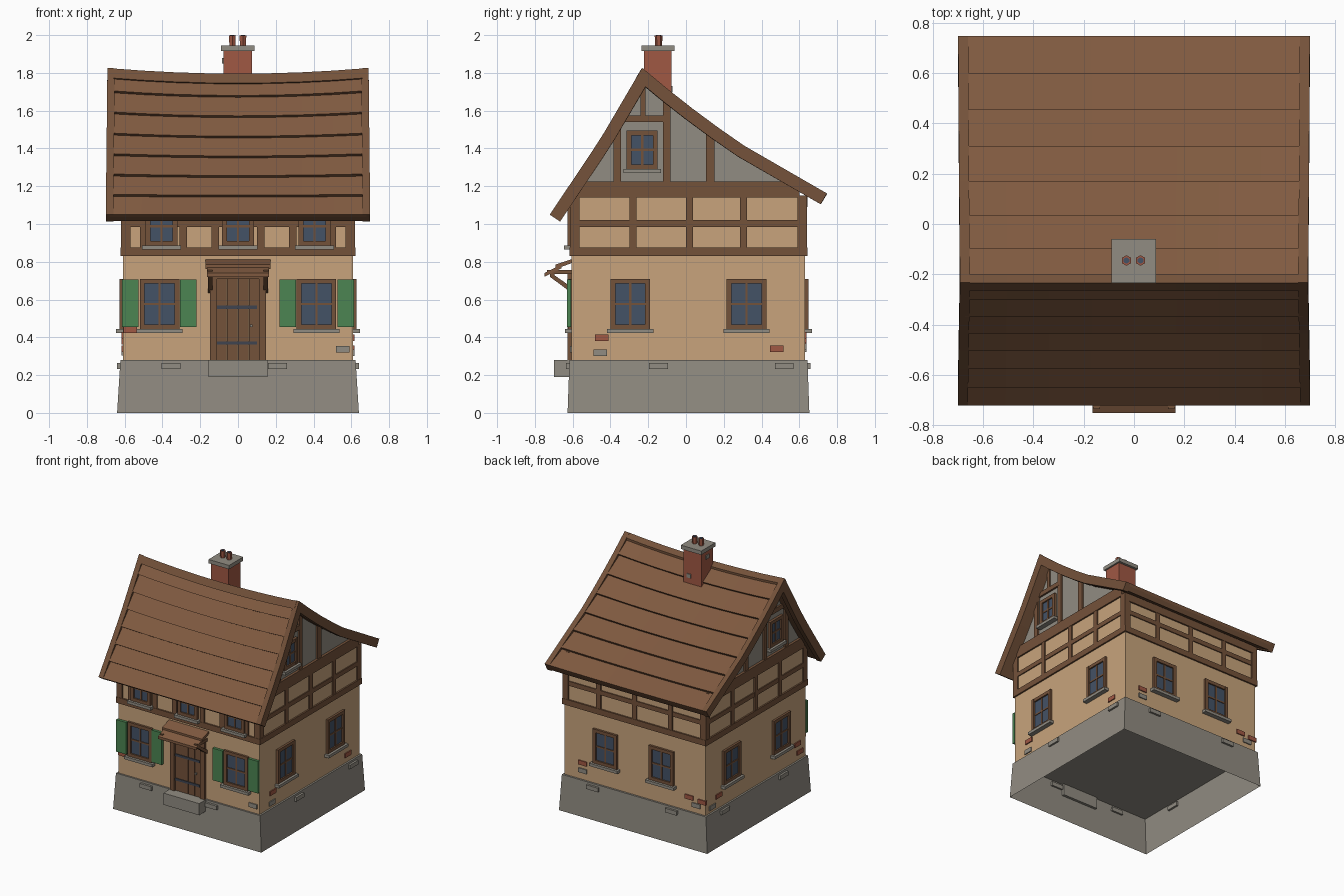
import bpy, bmesh
from mathutils import Vector

cube = bpy.data.objects.get("Cube")
if cube:
    bpy.data.objects.remove(cube)


def material(name, rgb):
    lin = [((c / 255 + 0.055) / 1.055) ** 2.4 for c in rgb] + [1]
    m = bpy.data.materials.new(name)
    m.use_nodes = True
    m.diffuse_color = lin
    bsdf = m.node_tree.nodes["Principled BSDF"]
    bsdf.inputs["Base Color"].default_value = lin
    bsdf.inputs["Roughness"].default_value = 0.9
    return m


plaster = material("plaster", (200, 164, 124))
timber = material("timber", (116, 82, 58))
shingle = material("roof shingle", (128, 90, 64))
stone = material("stone", (145, 140, 130))
brick = material("brick", (160, 88, 68))
green = material("shutter green", (76, 133, 82))
glass = material("window glass", (68, 82, 102))
iron = material("iron", (62, 68, 80))


def finish(name, bm, mat):
    bmesh.ops.recalc_face_normals(bm, faces=bm.faces[:])
    me = bpy.data.meshes.new(name)
    bm.to_mesh(me)
    bm.free()
    me.materials.append(mat)
    ob = bpy.data.objects.new(name, me)
    bpy.context.collection.objects.link(ob)
    return ob


def boxes(name, mat, items):
    """One object from boxes given as (x0, x1, y0, y1, z0, z1)."""
    bm = bmesh.new()
    for x0, x1, y0, y1, z0, z1 in items:
        vs = bmesh.ops.create_cube(bm, size=1)["verts"]
        for v in vs:
            v.co = ((x0 + x1) / 2 + v.co.x * (x1 - x0),
                    (y0 + y1) / 2 + v.co.y * (y1 - y0),
                    (z0 + z1) / 2 + v.co.z * (z1 - z0))
    return finish(name, bm, mat)


def on_wall(side, u0, u1, z0, z1, d0, d1):
    """Box on a wall: u runs along the wall, d outwards from it."""
    if side == "front":
        return (u0, u1, -0.605 - d1, -0.605 - d0, z0, z1)
    if side == "back":
        return (u0, u1, 0.63 + d0, 0.63 + d1, z0, z1)
    if side == "right":
        return (0.61 + d0, 0.61 + d1, u0, u1, z0, z1)
    return (-0.61 - d1, -0.61 - d0, u0, u1, z0, z1)


def strip(name, mat, upper, lower, xs, bend=lambda x, z: (x, z)):
    """Slab between two (y, z) lines, swept along x."""
    bm = bmesh.new()
    loop = upper + lower[::-1]
    n = len(loop)
    rings = []
    for x in xs:
        ring = []
        for y, z in loop:
            bx, bz = bend(x, z)
            ring.append(bm.verts.new((bx, y, bz)))
        rings.append(ring)
    for a, b in zip(rings, rings[1:]):
        for i in range(n):
            j = (i + 1) % n
            bm.faces.new((a[i], a[j], b[j], b[i]))
    for r in (rings[0], rings[-1]):
        for i in range(len(upper) - 1):
            bm.faces.new((r[i], r[i + 1], r[n - 2 - i], r[n - 1 - i]))
    return finish(name, bm, mat)


# Stone base, open underneath
bm = bmesh.new()
bmesh.ops.create_cube(bm, size=1)
for v in bm.verts:
    low = v.co.z < 0
    v.co = (v.co.x * (1.28 if low else 1.245),
            0.013 + v.co.y * (1.28 if low else 1.26), 0 if low else 0.28)
bm.normal_update()
bmesh.ops.delete(bm, geom=[f for f in bm.faces if f.normal.z < -0.9], context="FACES")
finish("stone_base", bm, stone)
boxes("door_step", stone, [(-0.155, 0.155, -0.70, -0.60, 0.19, 0.281)])

# Plaster walls
boxes("ground_floor_walls", plaster, [(-0.61, 0.61, -0.605, 0.63, 0.281, 0.84)])
boxes("upper_floor_walls", plaster, [(-0.61, 0.61, -0.605, 0.63, 0.84, 1.15)])

# Upper timber frame
POSTS = {"front": (-0.5, -0.29, -0.12, 0.12, 0.29, 0.5), "back": (-0.31, 0, 0.31),
         "right": (-0.28, 0.018, 0.305), "left": (-0.28, 0.018, 0.305)}
for side, posts in POSTS.items():
    lo, hi = (-0.62, 0.62) if side in ("front", "back") else (-0.615, 0.64)
    top = 1.225 if side in ("right", "left") else 1.15
    beams = [on_wall(side, lo, hi, 0.83, 0.875, -0.02, 0.012),
             on_wall(side, lo + 0.04, hi - 0.04, 1.14 if top > 1.2 else 1.09, top, -0.02, 0.012),
             on_wall(side, lo, lo + 0.05, 0.85, 1.15, -0.02, 0.01),
             on_wall(side, hi - 0.05, hi, 0.85, 1.15, -0.02, 0.01),
             on_wall(side, lo + 0.04, hi - 0.04, 0.985, 1.02, -0.02, 0.008)]
    beams += [on_wall(side, p - 0.019, p + 0.019, 0.85, 1.15, -0.02, 0.01) for p in posts]
    boxes(side + "_timber_frame", timber, beams)


def window(name, side, u, z0, z1, half, d=0.0):
    t, m = 0.026, 0.006
    mid = (z0 + z1) / 2
    boxes(name + "_glass", glass, [on_wall(side, u - half + 0.01, u + half - 0.01,
                                           z0 + 0.01, z1 - 0.01, d - 0.02, d + 0.006)])
    boxes(name + "_frame", timber, [
        on_wall(side, u - half, u - half + t, z0, z1, d - 0.02, d + 0.018),
        on_wall(side, u + half - t, u + half, z0, z1, d - 0.02, d + 0.018),
        on_wall(side, u - half, u + half, z0, z0 + t, d - 0.02, d + 0.017),
        on_wall(side, u - half, u + half, z1 - t, z1, d - 0.02, d + 0.017),
        on_wall(side, u - m, u + m, z0, z1, d - 0.02, d + 0.011),
        on_wall(side, u - half, u + half, mid - m, mid + m, d - 0.02, d + 0.011)])
    boxes(name + "_sill", stone, [on_wall(side, u - half - 0.017, u + half + 0.017,
                                          z0 - 0.02, z0 + 0.002, d - 0.02, d + 0.036)])


# Ground floor windows, upper windows and gable windows
for side, places in {"front": (-0.415, 0.415), "back": (-0.235, 0.25),
                     "right": (-0.295, 0.32), "left": (-0.295, 0.32)}.items():
    for i, u in enumerate(places):
        window(f"{side}_window_{i}", side, u, 0.442, 0.71, 0.105)
for i, u in enumerate((-0.405, 0, 0.405)):
    window(f"upper_window_{i}", "front", u, 0.885, 1.09, 0.085, 0.005)
for side in ("right", "left"):
    window(side + "_gable_window", side, -0.232, 1.29, 1.495, 0.082, -0.005)

# Shutters
for i, u in enumerate((-0.57, -0.263, 0.263, 0.57)):
    boxes(f"shutter_{i}", green, [on_wall("front", u - 0.043, u + 0.043, 0.455, 0.705, 0.003, 0.024)])

# Door with planks and iron straps
boxes("door_frame", timber, [on_wall("front", s - 0.018, s + 0.018, 0.28, 0.73, -0.02, 0.022)
                             for s in (-0.13, 0.13)]
      + [on_wall("front", -0.148, 0.148, 0.71, 0.745, -0.02, 0.022)])
boxes("door_planks", timber, [on_wall("front", -0.115 + i * 0.0575, -0.06 + i * 0.0575,
                                      0.28, 0.715, -0.02, 0.008) for i in range(4)])
boxes("door_straps", iron, [on_wall("front", -0.11, 0.1, z - 0.009, z + 0.009, 0, 0.013)
                            for z in (0.37, 0.56)])
boxes("door_handle", stone, [on_wall("front", 0.064, 0.076, 0.455, 0.467, 0, 0.022)])

# Door canopy
strip("canopy_upper_course", shingle, [(-0.6, 0.815), (-0.69, 0.785)],
      [(-0.6, 0.795), (-0.69, 0.762)], [-0.172, 0.172])
strip("canopy_lower_course", shingle, [(-0.66, 0.785), (-0.75, 0.74)],
      [(-0.66, 0.765), (-0.75, 0.72)], [-0.165, 0.165])
boxes("canopy_beams", timber, [(-0.155, 0.155, -0.72, -0.695, 0.722, 0.748)]
      + [(s - 0.013, s + 0.013, -0.735, -0.6, 0.735, 0.757) for s in (-0.148, 0.148)])
for i, s in enumerate((-0.148, 0.148)):
    strip(f"canopy_strut_{i}", timber, [(-0.72, 0.745), (-0.605, 0.665)],
          [(-0.72, 0.72), (-0.605, 0.635)], [s - 0.012, s + 0.012])

# Roof profile, eaves to ridge to eaves
RIDGE = (-0.23, 1.815)
FRONT = [RIDGE, (-0.45, 1.44), (-0.715, 1.045)]
BACK = [RIDGE, (-0.08, 1.69), (0.1, 1.55), (0.3, 1.41), (0.742, 1.155)]
COURSES = 7


def resample(points, n):
    pts = [Vector(p) for p in points]
    lengths = [(b - a).length for a, b in zip(pts, pts[1:])]
    out = []
    for i in range(n + 1):
        want = sum(lengths) * i / n
        for a, b, l in zip(pts, pts[1:], lengths):
            if want <= l + 1e-6:
                out.append(a.lerp(b, want / l))
                break
            want -= l
    return out


def offset(points, dist):
    out = []
    for i, p in enumerate(points):
        a = (p - points[max(i - 1, 0)]).normalized()
        b = (points[min(i + 1, len(points) - 1)] - p).normalized()
        a, b = (a if a.length else b), (b if b.length else a)
        na, nb = Vector((-a.y, a.x)), Vector((-b.y, b.x))
        n = (na + nb).normalized()
        out.append(p + n * dist / n.dot(nb))
    return [tuple(p) for p in out]


def sag(x, z):
    t = max(0, min(1, (z - 1.05) / 0.75))
    return x * (1 - 0.012 * t), z - 0.03 * t * (1 - (x / 0.7) ** 2)


front_pts, back_pts = resample(FRONT, COURSES), resample(BACK, COURSES)
whole = front_pts[::-1] + back_pts[1:]
xs = [-0.68 + 0.17 * i for i in range(9)]
strip("roof_deck", timber, offset(whole, -0.012), offset(whole, -0.05), xs, sag)
for s in (-1, 1):
    strip(f"bargeboard_{'right' if s > 0 else 'left'}", timber, offset(whole, 0.008),
          offset(whole, -0.058), [s * 0.66, s * 0.70], sag)
for label, pts, flip in (("front", front_pts, -1), ("back", back_pts, 1)):
    for i in range(COURSES):
        a, b = pts[i], pts[i + 1]
        d = (b - a).normalized()
        n = Vector((-d.y, d.x)) * flip
        strip(f"{label}_roof_course_{i}", shingle, [tuple(a - n * 0.012), tuple(b + n * 0.008)],
              [tuple(a - n * 0.02), tuple(b - n * 0.014)], xs, sag)
strip("ridge_cap", timber, [(-0.265, 1.775), (-0.235, 1.826), (-0.2, 1.798)],
      [(-0.255, 1.77), (-0.23, 1.79), (-0.2, 1.775)], xs, sag)


def under_roof(y):
    for a, b in zip(whole, whole[1:]):
        if a.x <= y <= b.x:
            return a.y + (b.y - a.y) * (y - a.x) / (b.x - a.x) - 0.05
    return 1.1


# Gable infill and gable timbers
ys = [-0.57, -0.45, -0.34, -0.23, -0.08, 0.1, 0.3, 0.6]
for side, s in (("right", 1), ("left", -1)):
    strip(side + "_gable_wall", stone, [(y, max(under_roof(y), 1.16)) for y in ys],
          [(y, 1.14) for y in ys], [s * 0.56, s * 0.602])
    for i, (y0, y1, z0) in enumerate(((-0.385, -0.345, 1.2), (-0.122, -0.083, 1.2),
                                      (0.105, 0.15, 1.2), (-0.24, -0.215, 1.56))):
        strip(f"{side}_gable_post_{i}", timber, [(y0, under_roof(y0)), (y1, under_roof(y1))],
              [(y0, z0), (y1, z0)], [s * 0.58, s * 0.615])
    boxes(side + "_gable_collar", timber, [on_wall(side, -0.35, -0.1, 1.54, 1.575, -0.03, 0.006)])

# Chimney, cap and pots
boxes("chimney", brick, [(-0.078, 0.075, -0.222, -0.078, 1.55, 1.925)])
boxes("chimney_cap", stone, [(-0.09, 0.087, -0.235, -0.06, 1.915, 1.945)])
boxes("chimney_stones", stone, [(0.01, 0.045, -0.08, -0.072, 1.70, 1.73),
                                (-0.084, -0.076, -0.17, -0.13, 1.85, 1.88)])
for i, x in enumerate((-0.03, 0.026)):
    for part, mat, r, top in (("pot", brick, 0.021, 1.998), ("pot_mouth", glass, 0.013, 2.0)):
        bm = bmesh.new()
        bmesh.ops.create_cone(bm, cap_ends=True, segments=6, radius1=r * 0.8, radius2=r, depth=0.07)
        bmesh.ops.translate(bm, verts=bm.verts[:], vec=(x, -0.145, top - 0.035))
        finish(f"chimney_{part}_{i}", bm, mat)

# Loose stones on the base, exposed bricks and stones in the plaster
for side, us in {"front": (-0.355, 0.21), "right": (-0.145, 0.52),
                 "back": (0.35, -0.33), "left": (0.42, -0.3)}.items():
    boxes(side + "_base_stones", stone, [on_wall(side, u - 0.05, u + 0.05, 0.232, 0.264, 0, 0.03)
                                         for u in us])
for side, mat, u, z in (("front", brick, -0.57, 0.44), ("front", stone, 0.555, 0.337),
                        ("right", brick, -0.445, 0.397), ("right", stone, -0.455, 0.318),
                        ("right", brick, 0.48, 0.34), ("back", brick, 0.45, 0.41),
                        ("back", stone, 0.45, 0.35), ("back", brick, -0.47, 0.39),
                        ("back", stone, -0.53, 0.34), ("back", brick, -0.58, 0.38),
                        ("left", brick, 0.47, 0.38), ("left", stone, 0.55, 0.32),
                        ("left", brick, -0.5, 0.41), ("left", brick, -0.53, 0.34)):
    boxes(f"{side}_exposed_block", mat, [on_wall(side, u - 0.036, u + 0.036,
                                                 z - 0.017, z + 0.017, -0.01, 0.008)])
